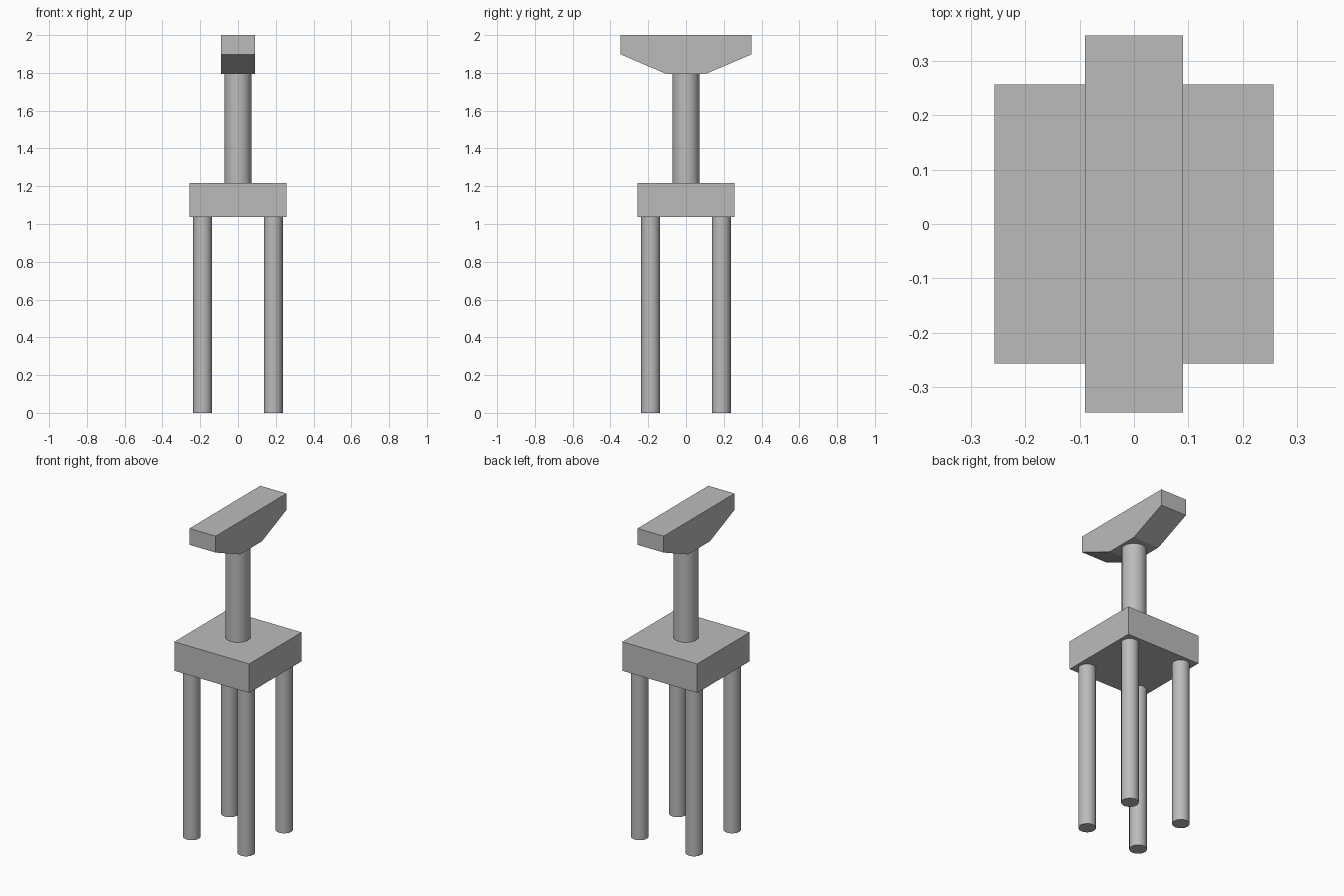
import bpy
import bmesh
import math

cube = bpy.data.objects.get("Cube")
if cube:
    bpy.data.objects.remove(cube, do_unlink=True)

GREY = (0.5, 0.5, 0.5, 1)
concrete = bpy.data.materials.new("concrete grey")
concrete.use_nodes = True
concrete.diffuse_color = GREY
concrete.node_tree.nodes["Principled BSDF"].inputs["Base Color"].default_value = GREY


def finish(obj, name):
    obj.name = name
    obj.data.name = name
    obj.data.materials.append(concrete)


def cylinder(name, x, y, radius, bottom, top):
    bpy.ops.mesh.primitive_cylinder_add(
        vertices=16, radius=radius, depth=top - bottom,
        location=(x, y, (bottom + top) / 2))
    obj = bpy.context.object
    finish(obj, name)
    bpy.ops.object.shade_smooth_by_angle(angle=math.radians(30))


def extruded_x(name, profile, half_width):
    """Solid made by extruding a (y, z) outline along x."""
    bm = bmesh.new()
    face = bm.faces.new([bm.verts.new((-half_width, y, z)) for y, z in profile])
    result = bmesh.ops.extrude_face_region(bm, geom=[face])
    moved = [v for v in result["geom"] if isinstance(v, bmesh.types.BMVert)]
    bmesh.ops.translate(bm, verts=moved, vec=(2 * half_width, 0, 0))
    bmesh.ops.recalc_face_normals(bm, faces=bm.faces)
    mesh = bpy.data.meshes.new(name)
    bm.to_mesh(mesh)
    bm.free()
    obj = bpy.data.objects.new(name, mesh)
    bpy.context.collection.objects.link(obj)
    finish(obj, name)


CAP_BOTTOM, CAP_TOP = 1.037, 1.217
HEAD_BOTTOM = 1.795

# Four round piles
for side, x in (("left", 0.187), ("right", -0.187)):
    for end, y in (("front", -0.187), ("back", 0.187)):
        cylinder(f"{end}_{side}_pile", x, y, 0.05, 0, CAP_BOTTOM)

# Square pile cap
extruded_x("pile_cap", [(-0.257, CAP_BOTTOM), (0.257, CAP_BOTTOM),
                        (0.257, CAP_TOP), (-0.257, CAP_TOP)], 0.257)

# Central column
cylinder("column", 0, 0, 0.071, CAP_TOP, HEAD_BOTTOM)

# Tapered crosshead
half = [(0.106, HEAD_BOTTOM), (0.347, 1.898), (0.347, 2)]
extruded_x("crosshead", half + [(-y, z) for y, z in reversed(half)], 0.09)
